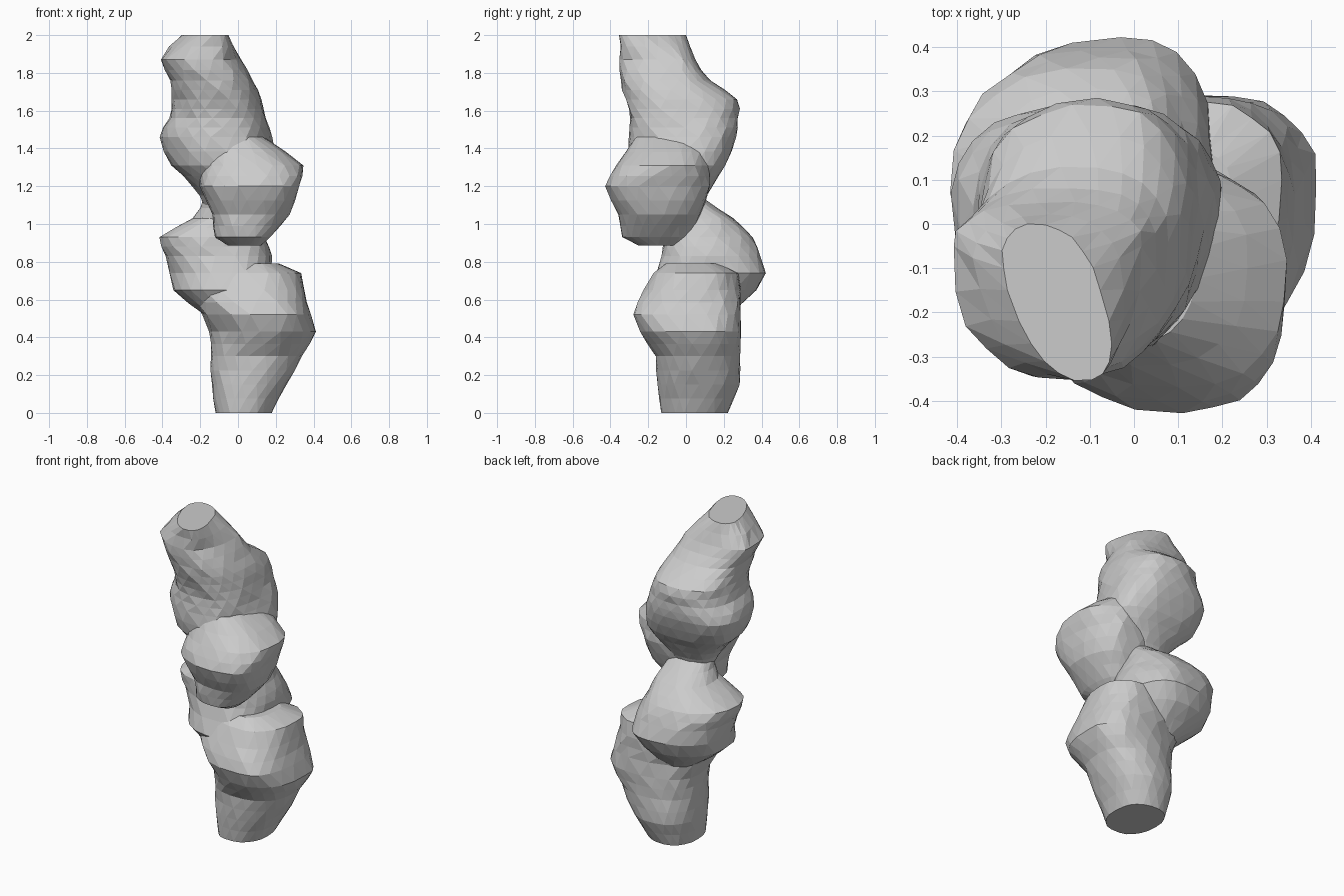
import bpy, bmesh, math, random

if "Cube" in bpy.data.objects:
    bpy.data.objects.remove(bpy.data.objects["Cube"])

random.seed(4)
SIDES = 22
STEP = 0.065

# Sections: z, x min, x max, y min, y max, x of the y extremes, y of the x extremes
BASE = [
    (0.00, -.12, .18, -.13, .22, .03, .05),
    (0.15, -.14, .26, -.15, .285, .06, .07),
    (0.30, -.145, .34, -.165, .285, .10, .08),
    (0.43, -.15, .415, -.24, .29, .18, .09),
    (0.52, -.19, .385, -.285, .285, .20, .07),
    (0.65, -.26, .35, -.22, .29, .14, .07),
    (0.74, -.22, .335, -.17, .28, .12, .10),
    (0.79, -.12, .22, -.11, .18, .08, .08),
]
BACK_LUMP = [
    (0.50, -.15, .05, -.10, .22, -.05, .07),
    (0.58, -.26, .10, -.14, .30, -.05, .09),
    (0.65, -.345, .15, -.19, .37, -.04, .10),
    (0.74, -.36, .18, -.16, .425, -.03, .13),
    (0.83, -.38, .18, -.13, .40, -.06, .11),
    (0.93, -.415, .14, -.12, .35, -.09, .07),
    (1.03, -.24, .10, -.08, .25, -.07, .08),
    (1.14, -.18, .07, -.10, .09, -.06, .00),
]
FRONT_LUMP = [
    (0.885, -.05, .12, -.25, -.03, .05, -.15),
    (0.93, -.12, .17, -.34, .02, .05, -.17),
    (1.05, -.14, .275, -.36, .08, .08, -.16),
    (1.20, -.20, .325, -.425, .13, .11, -.21),
    (1.31, -.20, .345, -.37, .12, .10, -.13),
    (1.38, -.20, .26, -.32, .12, .04, -.10),
    (1.46, -.18, .14, -.27, .08, .00, -.09),
]
UPPER = [
    (1.10, -.18, .06, -.10, .09, -.06, .00),
    (1.20, -.24, .14, -.22, .14, -.03, .00),
    (1.31, -.35, .20, -.30, .21, -.04, .05),
    (1.46, -.415, .18, -.30, .27, -.08, .07),
    (1.56, -.365, .15, -.295, .275, -.08, .04),
    (1.66, -.35, .125, -.32, .27, -.09, .00),
    (1.76, -.36, .08, -.345, .13, -.12, -.04),
    (1.87, -.41, .02, -.35, .05, -.17, -.05),
    (1.94, -.36, -.03, -.35, .02, -.17, -.10),
    (2.00, -.285, -.075, -.355, .00, -.175, -.15),
]


def subdivide(sections):
    """Insert rings between the given sections along a smooth curve."""
    out = []
    last = len(sections) - 1
    for k in range(last):
        a, b = sections[k], sections[k + 1]
        pre, post = sections[max(k - 1, 0)], sections[min(k + 2, last)]
        n = max(1, round((b[0] - a[0]) / STEP))
        for i in range(n):
            t = i / n
            ring = [q + .5 * t * (r - p + t * (2 * p - 5 * q + 4 * r - s + t * (3 * (q - r) + s - p)))
                    for p, q, r, s in zip(pre, a, b, post)]
            ring[0] = a[0] + (b[0] - a[0]) * t
            out.append(ring)
    return out + [list(sections[-1])]


def signed_pow(v, p):
    return math.copysign(abs(v) ** p, v)


def loft(name, sections):
    """Skin a lumpy body over lopsided rounded rings."""
    bm = bmesh.new()
    rings = []
    for n, (z, x0, x1, y0, y1, cx, cy) in enumerate(subdivide(sections)):
        ring = []
        skew = -.3 * max(0, (z - 1.87) / .13)   # the top cap is slanted
        for i in range(SIDES):
            a = math.tau * (i + .5 * (n % 2)) / SIDES
            c, s = signed_pow(math.cos(a), .85), signed_pow(math.sin(a), .85)
            k = 1 + random.uniform(-.02, .02)
            x = cx + k * c * ((x1 - cx) if c > 0 else (cx - x0))
            y = cy + k * s * ((y1 - cy) if s > 0 else (cy - y0))
            ring.append(bm.verts.new((x + skew * (y - cy), y, z)))
        rings.append(ring)
    # Staggered rings give triangular facets
    for n, (r, q) in enumerate(zip(rings, rings[1:])):
        for i in range(SIDES):
            j = (i + 1) % SIDES
            if n % 2 == 0:
                bm.faces.new((r[i], r[j], q[i]))
                bm.faces.new((r[j], q[j], q[i]))
            else:
                bm.faces.new((r[i], r[j], q[j]))
                bm.faces.new((r[i], q[j], q[i]))
    bm.faces.new(rings[0][::-1])
    bm.faces.new(rings[-1])
    bmesh.ops.recalc_face_normals(bm, faces=bm.faces[:])
    me = bpy.data.meshes.new(name)
    bm.to_mesh(me)
    bm.free()
    ob = bpy.data.objects.new(name, me)
    bpy.context.collection.objects.link(ob)
    return ob


# Base, two lumps and the upper body fused into one faceted column
column = loft("lumpy_column", BASE)
bpy.context.view_layer.objects.active = column
for name, sections in (("back_lump", BACK_LUMP), ("front_lump", FRONT_LUMP), ("upper_body", UPPER)):
    part = loft(name, sections)
    mod = column.modifiers.new("fuse", 'BOOLEAN')
    mod.operation = 'UNION'
    mod.solver = 'EXACT'
    mod.object = part
    bpy.ops.object.modifier_apply(modifier=mod.name)
    bpy.data.objects.remove(part)
